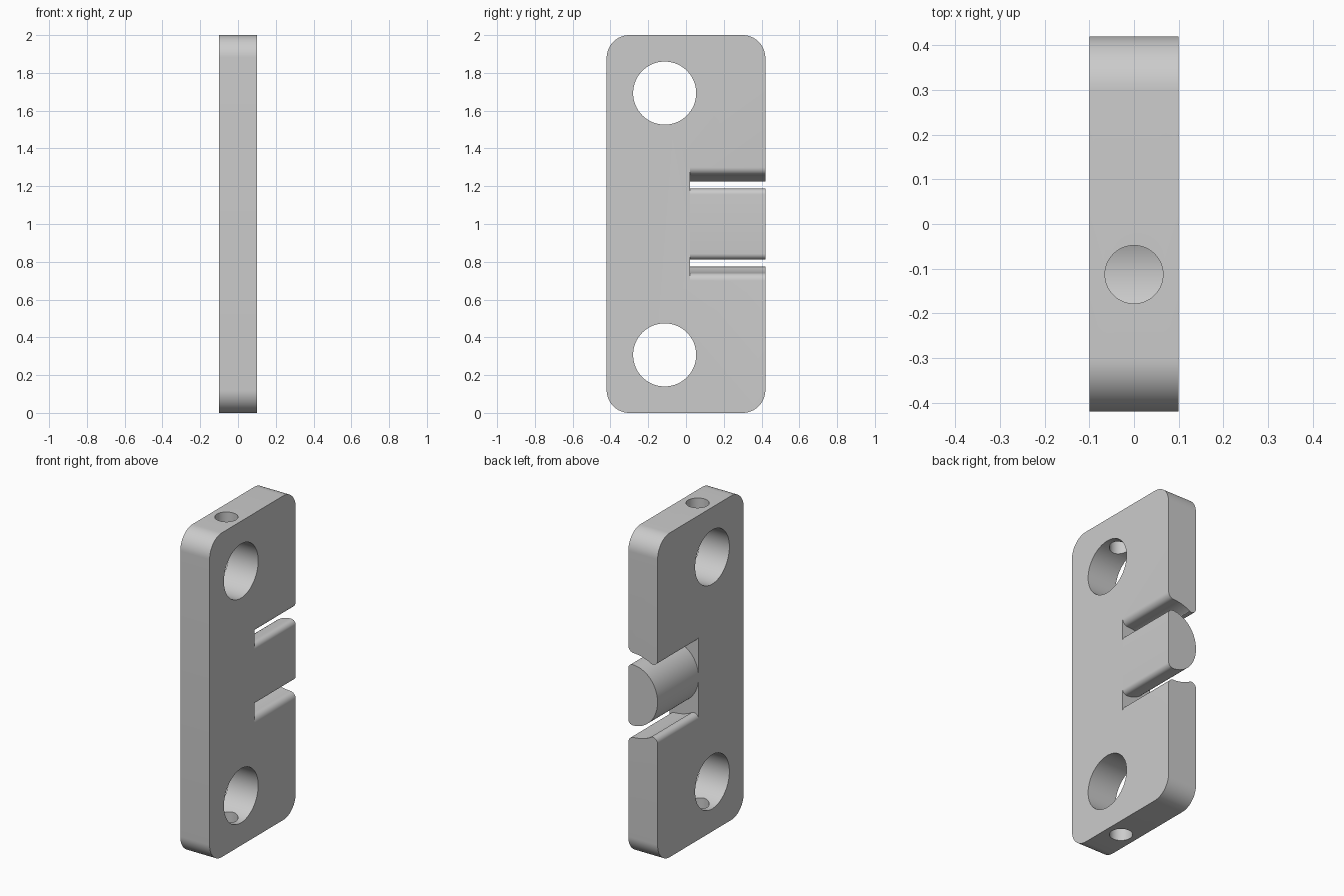
import bpy, bmesh
from math import sin, cos, radians, pi
from mathutils import Matrix

cube = bpy.data.objects.get("Cube")
if cube:
    bpy.data.objects.remove(cube)

grey = bpy.data.materials.new("plain_grey")
grey.use_nodes = True
GREY = (0.6, 0.6, 0.6, 1)
grey.diffuse_color = GREY
grey.node_tree.nodes["Principled BSDF"].inputs["Base Color"].default_value = GREY

HALF_X, HALF_Y, HEIGHT, MID = 0.1, 0.42, 2.0, 1.0
SLOT_Y = 0.02
ROUND_X = 0.07      # shared centre of the peg and its socket


def arc(cx, cz, rx, rz, a0, a1, n):
    angles = [radians(a0 + (a1 - a0) * i / n) for i in range(n + 1)]
    return [(cx + rx * cos(a), cz + rz * sin(a)) for a in angles]


def mirrored(half):
    """Close an upper half-profile with its reflection below."""
    return half + [(u, -v) for u, v in reversed(half) if abs(v) > 1e-5]


def add_object(name, bm):
    bmesh.ops.recalc_face_normals(bm, faces=bm.faces)
    mesh = bpy.data.meshes.new(name)
    bm.to_mesh(mesh)
    bm.free()
    mesh.materials.append(grey)
    obj = bpy.data.objects.new(name, mesh)
    bpy.context.collection.objects.link(obj)
    return obj


def prism(name, profile, axis, lo, hi):
    """Extrude a (horizontal, z about the middle) profile along x or y."""
    bm = bmesh.new()
    place = (lambda u, v: (lo, u, MID + v)) if axis == "x" else (lambda u, v: (u, lo, MID + v))
    face = bm.faces.new([bm.verts.new(place(u, v)) for u, v in profile])
    ext = bmesh.ops.extrude_face_region(bm, geom=[face])["geom"]
    shift = (hi - lo, 0, 0) if axis == "x" else (0, hi - lo, 0)
    bmesh.ops.translate(bm, vec=shift, verts=[g for g in ext if isinstance(g, bmesh.types.BMVert)])
    return add_object(name, bm)


def cylinder(name, radius, length, matrix):
    bm = bmesh.new()
    bmesh.ops.create_cone(bm, cap_ends=True, segments=64, radius1=radius,
                          radius2=radius, depth=length, matrix=matrix)
    return add_object(name, bm)


def smooth(obj):
    bpy.ops.object.select_all(action="DESELECT")
    obj.select_set(True)
    bpy.context.view_layer.objects.active = obj
    bpy.ops.object.shade_smooth_by_angle(angle=radians(25))


# Plate with rounded corners
R = 0.12
y, z = HALF_Y - R, HEIGHT / 2 - R
plate = prism("plate", mirrored(arc(y, z, R, R, 0, 90, 16) + arc(-y, z, R, R, 90, 180, 16)),
              "x", -HALF_X, HALF_X)

# Socket: rounded lips on both sides of a concave channel
socket = [(0.2, 0.3)] + arc(0.064, 0.3, 0.036, 0.04, 0, -90, 8)
socket += arc(ROUND_X, 0, 0.26, 0.26, 94, 118, 12)
socket += arc(-0.067, 0.257, 0.033, 0.033, -66, -180, 10) + [(-0.2, 0.257)]
cutters = [prism("socket_cutter", mirrored(socket), "y", SLOT_Y, 0.6)]

# Large cross holes, each met by a small hole from the nearest end
HOLE_Y = -0.113
for side in (-1, 1):
    cutters.append(cylinder("cross_hole_cutter", 0.167, 0.5,
                            Matrix.Translation((0, HOLE_Y, MID + side * 0.693))
                            @ Matrix.Rotation(pi / 2, 4, "Y")))
    cutters.append(cylinder("end_hole_cutter", 0.065, 0.4,
                            Matrix.Translation((0, HOLE_Y, MID + side * 0.95))))

bpy.context.view_layer.objects.active = plate
for cutter in cutters:
    cutter.hide_render = True
    mod = plate.modifiers.new("cut", "BOOLEAN")
    mod.operation, mod.solver, mod.object = "DIFFERENCE", "EXACT", cutter
    bpy.ops.object.modifier_apply(modifier=mod.name)
    bpy.data.objects.remove(cutter)
smooth(plate)

# D-shaped peg, flat toward +x and rounded toward -x
peg_half = arc(ROUND_X, 0.157, 0.03, 0.03, 0, 90, 8)
peg_half += arc(ROUND_X, 0, 0.17, 0.187, 90, 180, 24)[1:]
peg = prism("hinge_peg", mirrored(peg_half), "y", SLOT_Y - 0.005, HALF_Y)
smooth(peg)
